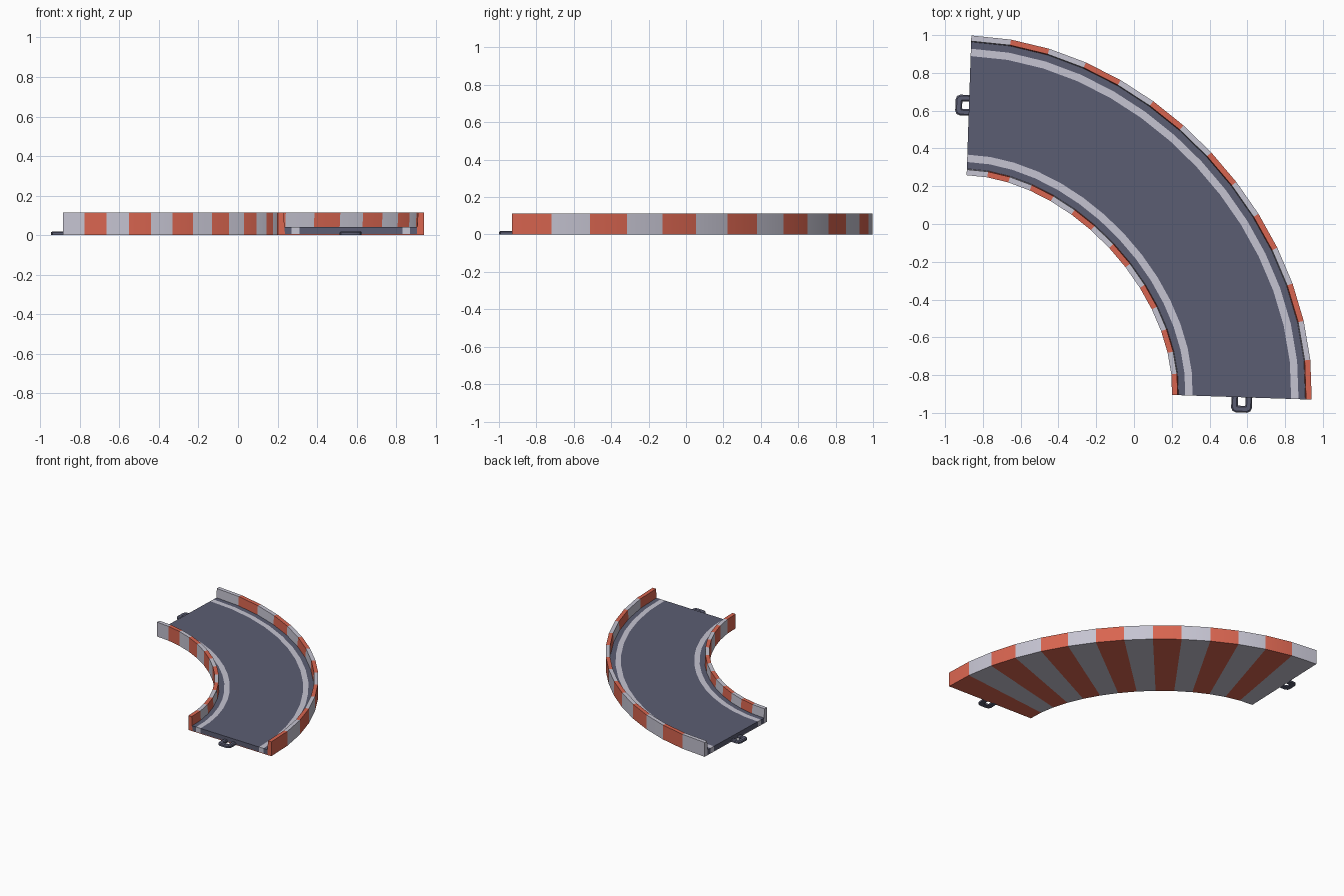
import bpy, bmesh, math
from mathutils import Vector, Matrix

if "Cube" in bpy.data.objects:
    bpy.data.objects.remove(bpy.data.objects["Cube"])

# Track centreline: quarter-turn bezier, slightly rotated
SEG, R, K = 14, 1.496, 0.5
TILT = math.radians(-1.93)
CENTRE = Vector((-0.924, -0.867))
rot = Matrix.Rotation(TILT, 2)
CTRL = [Vector(p) * R for p in ((0, 1), (K, 1), (1, K), (1, 0))]


def frame(t):
    """Point, outward normal and tangent of the centreline."""
    a, b, c, d = CTRL
    u = 1 - t
    p = u**3 * a + 3*u*u*t * b + 3*u*t*t * c + t**3 * d
    v = (u*u * (b - a) + 2*u*t * (c - b) + t*t * (d - c)).normalized()
    p, v = CENTRE + rot @ p, rot @ v
    return p, Vector((-v.y, v.x)), v


def material(name, rgb):
    m = bpy.data.materials.new(name)
    m.diffuse_color = (*rgb, 1)
    m.use_nodes = True
    m.node_tree.nodes["Principled BSDF"].inputs["Base Color"].default_value = m.diffuse_color
    return m


asphalt = material("dark_asphalt", (0.105, 0.11, 0.17))
white = material("pale_white", (0.56, 0.55, 0.64))
red = material("barrier_red", (0.69, 0.13, 0.08))


def finish(name, bm, mats, smooth=True):
    bmesh.ops.recalc_face_normals(bm, faces=bm.faces)
    me = bpy.data.meshes.new(name)
    bm.to_mesh(me)
    bm.free()
    ob = bpy.data.objects.new(name, me)
    bpy.context.collection.objects.link(ob)
    for m in mats:
        me.materials.append(m)
    if smooth:
        bpy.ops.object.select_all(action='DESELECT')
        ob.select_set(True)
        bpy.context.view_layer.objects.active = ob
        bpy.ops.object.shade_smooth_by_angle(angle=math.radians(30))
    return ob


def sweep(name, profile, mats, rule):
    """Sweep a closed (offset, height) profile; rule(segment, offset) picks the colour."""
    bm = bmesh.new()
    rings = []
    for i in range(SEG + 1):
        p, n, _ = frame(i / SEG)
        rings.append([bm.verts.new((*(p + n * s), z)) for s, z in profile])
    m = len(profile)
    for i in range(SEG):
        for j in range(m):
            k = (j + 1) % m
            f = bm.faces.new((rings[i][j], rings[i][k], rings[i+1][k], rings[i+1][j]))
            f.material_index = rule(i, (profile[j][0] + profile[k][0]) / 2)
    for i, ring in ((0, rings[0]), (SEG - 1, rings[-1])):
        f = bm.faces.new(ring)
        f.material_index = rule(i, sum(q[0] for q in profile) / m)
    return finish(name, bm, mats)


# Barrier tray: both walls and the floor, alternating colour per segment
H, W = 0.113, 0.37
tray = [(-W, 0), (W, 0), (W, H), (W - 0.03, H), (W - 0.036, 0.005),
        (0.036 - W, 0.005), (0.03 - W, H), (-W, H)]
sweep("striped_barrier_tray", tray, [white, red], lambda i, s: i % 2)

# Road slab in five strips: kerb, line, lane, line, kerb
cuts = [-0.336, -0.30, -0.261, 0.261, 0.30, 0.336]
names = ["inner_kerb", "inner_line", "lane", "outer_line", "outer_kerb"]
for name, a, b in zip(names, cuts, cuts[1:]):
    mat = white if "line" in name else asphalt
    sweep("road_" + name, [(a, 0.005), (b, 0.005), (b, 0.042), (a, 0.042)], [mat],
          lambda i, s: 0)


# Connector loops: chamfered U-shaped tabs at both ends
def loop(name, t, sign, length):
    p, n, v = frame(t)
    v = v * sign
    o, h, c = 0.055, 0.02, 0.025
    outer = [(-o, -0.01), (-o, length - c), (-o + c * 0.3, length - c * 0.3), (-o + c, length),
             (o - c, length), (o - c * 0.3, length - c * 0.3), (o, length - c), (o, -0.01)]
    e = length - 0.036
    inner = [(-h, -0.01), (-h, e - 0.004), (-h, e - 0.002), (-h + 0.004, e),
             (h - 0.004, e), (h, e - 0.002), (h, e - 0.004), (h, -0.01)]
    bm = bmesh.new()
    rows = []
    for a, b in zip(outer, inner):
        a, b = Vector(a), Vector(b)
        section = [(a, 0), (a, 0.013), (a.lerp(b, 0.2), 0.019),
                   (a.lerp(b, 0.8), 0.019), (b, 0.013), (b, 0)]
        rows.append([bm.verts.new((*(p + n * q.x + v * q.y), z)) for q, z in section])
    for r0, r1 in zip(rows, rows[1:]):
        for j in range(6):
            k = (j + 1) % 6
            bm.faces.new((r0[j], r0[k], r1[k], r1[j]))
    bm.faces.new(rows[0])
    bm.faces.new(rows[-1])
    finish(name, bm, [asphalt])


loop("start_connector_loop", 0, -1, 0.072)
loop("end_connector_loop", 1, 1, 0.081)
